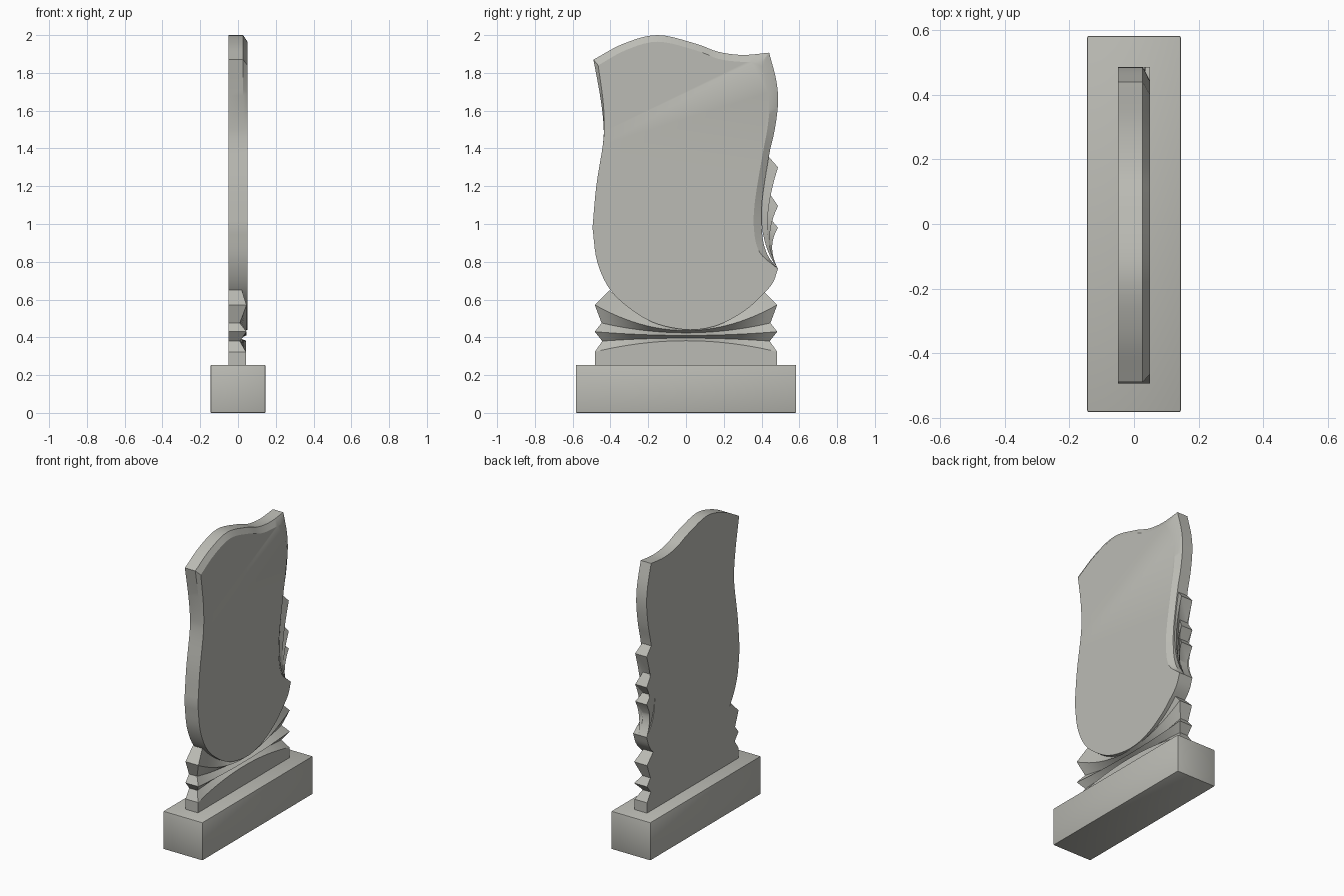
import bpy, bmesh
from mathutils import Vector

if "Cube" in bpy.data.objects:
    bpy.data.objects.remove(bpy.data.objects["Cube"])

stone = bpy.data.materials.new("grey stone")
stone.diffuse_color = (0.5, 0.5, 0.46, 1)
stone.use_nodes = True
stone.node_tree.nodes["Principled BSDF"].inputs["Base Color"].default_value = stone.diffuse_color
BACK = -0.05


def finish(name, bm, angle=0.5):
    bmesh.ops.remove_doubles(bm, verts=bm.verts, dist=1e-5)
    bmesh.ops.recalc_face_normals(bm, faces=bm.faces)
    me = bpy.data.meshes.new(name)
    bm.to_mesh(me)
    bm.free()
    me.materials.append(stone)
    ob = bpy.data.objects.new(name, me)
    bpy.context.collection.objects.link(ob)
    bpy.ops.object.select_all(action='DESELECT')
    ob.select_set(True)
    bpy.context.view_layer.objects.active = ob
    bpy.ops.object.shade_smooth_by_angle(angle=angle)
    return ob


def spline(pts, steps=5):
    """Catmull-Rom through 2D points, last point left out."""
    p = [Vector(q) for q in pts]
    p = [2 * p[0] - p[1]] + p + [2 * p[-1] - p[-2]]
    out = []
    for a, b, c, d in zip(p, p[1:], p[2:], p[3:]):
        for i in range(steps):
            t = i / steps
            out.append(0.5 * (2 * b + (c - a) * t + (2 * a - 5 * b + 4 * c - d) * t * t
                              + (3 * b - a - 3 * c + d) * t ** 3))
    return out


def folded_block(name, rows):
    """Solid with a folded front through rows of (x, y, z) points and a flat back."""
    bm = bmesh.new()
    front = [[bm.verts.new(p) for p in r] for r in rows]
    back = [[bm.verts.new((BACK, p[1], p[2])) for p in r] for r in rows]
    m, n = len(rows), len(rows[0])
    for g in (front, back):
        for i in range(m - 1):
            for j in range(n - 1):
                bm.faces.new((g[i][j], g[i][j + 1], g[i + 1][j + 1], g[i + 1][j]))
    for i in (0, m - 1):
        for j in range(n - 1):
            bm.faces.new((front[i][j], front[i][j + 1], back[i][j + 1], back[i][j]))
    for j in (0, n - 1):
        for i in range(m - 1):
            bm.faces.new((front[i][j], front[i + 1][j], back[i + 1][j], back[i][j]))
    return finish(name, bm)


# plinth
bm = bmesh.new()
bmesh.ops.create_cube(bm, size=1)
for v in bm.verts:
    v.co = (v.co.x * 0.29, v.co.y * 1.166, (v.co.z + 0.5) * 0.254)
bmesh.ops.bevel(bm, geom=bm.edges[:], offset=0.005, segments=2, affect='EDGES', profile=0.5)
finish("plinth", bm)

# main plate: outer outline and front outline with a chamfer between
bottom = [(.487, .762), (.46, .69), (.41, .63), (.31, .54), (.17, .465), (.02, .44),
          (-.15, .47), (-.28, .54), (-.40, .65), (-.47, .80), (-.495, .98)]
outer = (spline([(-.49, 1.87), (-.33, 1.955), (-.15, 2.0), (.05, 1.955), (.17, 1.912),
                 (.3, 1.895), (.44, 1.907)])
         + spline([(.44, 1.907), (.478, 1.76), (.487, 1.64), (.47, 1.5), (.44, 1.365),
                   (.403, 1.12), (.403, .95), (.43, .84), (.487, .762)])
         + spline(bottom)
         + spline([(-.495, .98), (-.475, 1.2), (-.44, 1.42), (-.437, 1.53), (-.455, 1.68),
                   (-.49, 1.87)]))
inner = (spline([(-.465, 1.84), (-.32, 1.92), (-.15, 1.965), (.05, 1.92), (.17, 1.875),
                 (.27, 1.86), (.40, 1.855)])
         + spline([(.40, 1.855), (.43, 1.74), (.443, 1.63), (.43, 1.5), (.405, 1.365),
                   (.365, 1.12), (.36, .97), (.39, .85), (.487, .762)])
         + spline(bottom)
         + spline([(-.495, .98), (-.475, 1.2), (-.44, 1.42), (-.433, 1.53), (-.44, 1.66),
                   (-.465, 1.84)]))
bm = bmesh.new()
loops = [[bm.verts.new((x, p.x, p.y)) for p in pts]
         for x, pts in ((BACK, outer), (0.027, outer), (0.05, inner))]
n = len(outer)
for a, b in zip(loops, loops[1:]):
    for i in range(n):
        k = (i + 1) % n
        bm.faces.new((a[i], a[k], b[k], b[i]))
bm.faces.new(loops[0])
bm.faces.new(loops[2])
finish("headstone_plate", bm)

# lower folds: (half width, end height, middle height, depth)
folds = [(.483, .25, .25, .042), (.483, .323, .382, .042), (.443, .38, .396, .01),
         (.483, .43, .410, .045), (.447, .476, .424, .01), (.483, .572, .436, .045),
         (.405, .65, .447, .02)]
N = 24
rows = []
for half, ze, zc, x in folds:
    ts = [2 * j / N - 1 for j in range(N + 1)]
    rows.append([(x, t * half, zc + (ze - zc) * t * t) for t in ts])
folded_block("lower_folds", rows)

# side folds: start (y, z), control (y, z), depth; all meet at the plate's lower corner
side = [(.43, 1.365, .34, .95, .015), (.487, 1.30, .375, .95, .035),
        (.44, 1.165, .39, .94, .01), (.487, 1.095, .40, .92, .035),
        (.445, 1.03, .415, .90, .01), (.487, .98, .425, .88, .035),
        (.442, .90, .435, .84, .01)]
end = Vector((.01, .487, .762))
rows = []
for y, z, cy, cz, x in side:
    a, c = Vector((x, y, z)), Vector((x, cy, cz))
    ts = [j / 12 for j in range(13)]
    rows.append([a * (1 - t) ** 2 + c * 2 * t * (1 - t) + end * t * t for t in ts])
folded_block("side_folds", rows)
